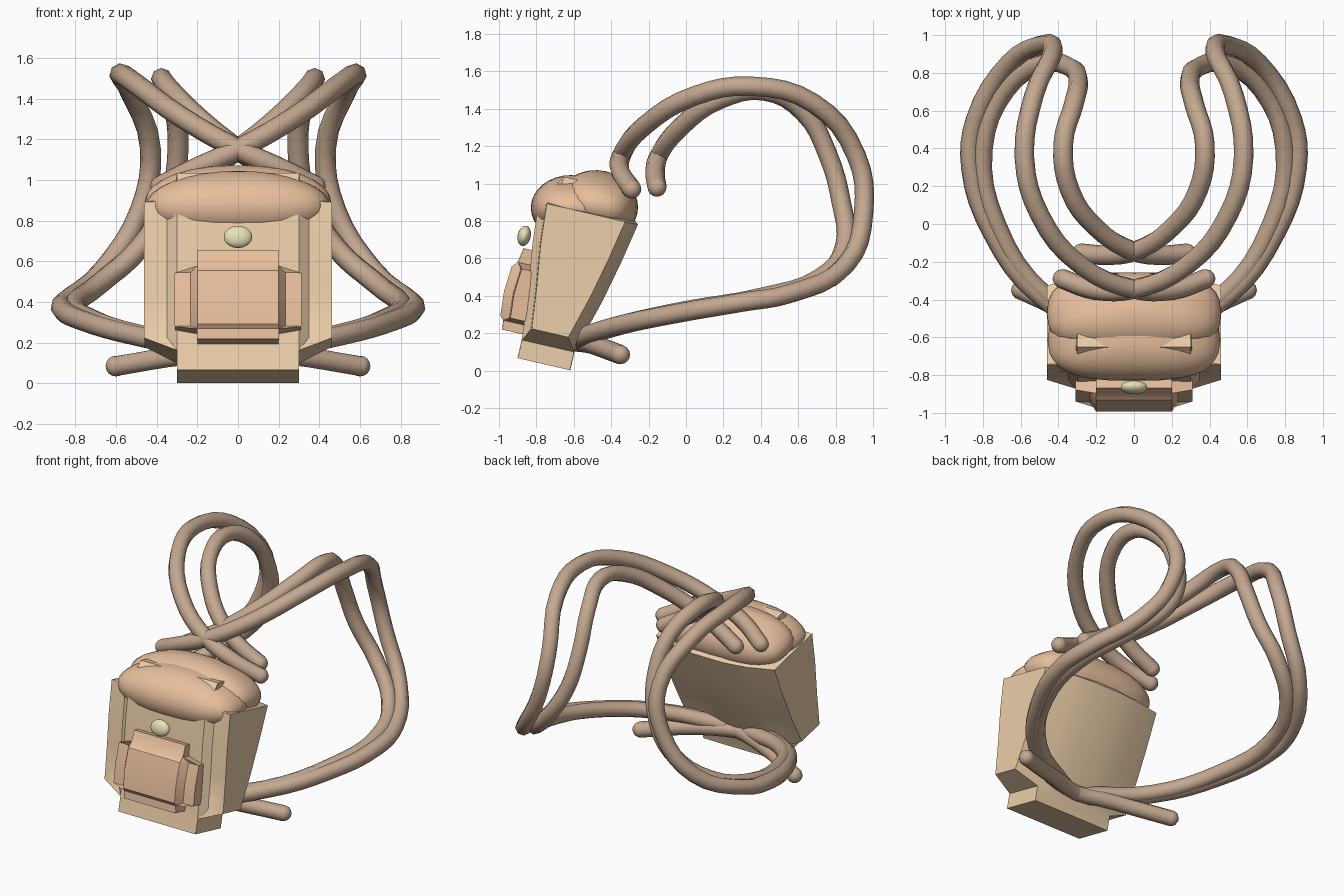
import bpy, bmesh
from math import sin, cos, radians, copysign
from mathutils import Vector, Matrix

if "Cube" in bpy.data.objects:
    bpy.data.objects.remove(bpy.data.objects["Cube"])

TILT = radians(13)


def material(name, rgb):
    m = bpy.data.materials.new(name)
    m.diffuse_color = (*rgb, 1)
    m.use_nodes = True
    m.node_tree.nodes["Principled BSDF"].inputs["Base Color"].default_value = m.diffuse_color
    return m


CANVAS = material("canvas", (0.84, 0.62, 0.40))
LEATHER = material("leather", (0.80, 0.52, 0.34))
STRAP = material("strap", (0.55, 0.39, 0.28))
BRASS = material("brass", (0.80, 0.75, 0.48))


def finish(bm, name, mat, angle=30):
    bmesh.ops.recalc_face_normals(bm, faces=bm.faces)
    me = bpy.data.meshes.new(name)
    bm.to_mesh(me)
    bm.free()
    ob = bpy.data.objects.new(name, me)
    bpy.context.collection.objects.link(ob)
    me.materials.append(mat)
    bpy.ops.object.select_all(action='DESELECT')
    ob.select_set(True)
    bpy.context.view_layer.objects.active = ob
    bpy.ops.object.shade_smooth_by_angle(angle=radians(angle))
    return ob


def leaning(x, y, z):
    # pack space -> world, tipped backwards
    return (x, -0.76 + cos(TILT) * y + sin(TILT) * z,
            0.034 - sin(TILT) * y + cos(TILT) * z)


def loft(name, levels, core, step, back_curve, mat):
    # rings of (height, half width, front, back); a raised core panel with side wings
    bm = bmesh.new()
    rings = []
    for z, w, f, b in levels:
        wing = w - core
        d = step if wing > 0.01 else 0.004
        k = back_curve if wing > 0.01 else 0.002
        half = [(core, f), (core + wing * 0.3, f + d), (w + 0.001, f + d * 1.1),
                (w, (f + b) / 2), (w, b - k), (w * 0.6, b - k * 0.3), (w * 0.25, b)]
        pts = half + [(-x, y) for x, y in reversed(half)]
        rings.append([bm.verts.new(leaning(x, y, z)) for x, y in pts])
    n = len(rings[0])
    for lo, hi in zip(rings, rings[1:]):
        for i in range(n):
            j = (i + 1) % n
            bm.faces.new((lo[i], lo[j], hi[j], hi[i]))
    bm.faces.new(rings[0])
    bm.faces.new(rings[-1])
    return finish(bm, name, mat)


def puff(name, centre, radii, mat, power=1.0, tilt=0.0):
    # ellipsoid with an optionally squared-off plan
    bm = bmesh.new()
    bmesh.ops.create_uvsphere(bm, u_segments=32, v_segments=16, radius=1)
    for v in bm.verts:
        r = (v.co.x ** 2 + v.co.y ** 2) ** 0.5
        if r > 1e-5:
            v.co.x = r * copysign(abs(v.co.x / r) ** power, v.co.x)
            v.co.y = r * copysign(abs(v.co.y / r) ** power, v.co.y)
        v.co = Vector(a * b for a, b in zip(v.co, radii))
    bmesh.ops.transform(bm, verts=bm.verts, matrix=Matrix.Translation(centre)
                        @ Matrix.Rotation(-tilt, 4, 'X'))
    return finish(bm, name, mat, 60)


def tube(name, pts, radius, mat):
    # smooth round tube with rounded ends
    cu = bpy.data.curves.new(name, 'CURVE')
    cu.dimensions = '3D'
    cu.bevel_depth = radius
    cu.bevel_resolution = 2
    cu.resolution_u = 4
    sp = cu.splines.new('BEZIER')
    sp.bezier_points.add(len(pts) - 1)
    for bp, p in zip(sp.bezier_points, pts):
        bp.co = p
        bp.handle_left_type = bp.handle_right_type = 'AUTO'
    ob = bpy.data.objects.new(name + "_path", cu)
    bpy.context.collection.objects.link(ob)
    bpy.context.view_layer.update()
    me = bpy.data.meshes.new_from_object(
        ob.evaluated_get(bpy.context.evaluated_depsgraph_get()))
    bm = bmesh.new()
    bm.from_mesh(me)
    bpy.data.objects.remove(ob)
    bpy.data.meshes.remove(me)
    for p in (pts[0], pts[-1]):
        bmesh.ops.create_uvsphere(bm, u_segments=12, v_segments=8, radius=radius * 0.98,
                                  matrix=Matrix.Translation(p))
    return finish(bm, name, mat, 60)


# main bag and front pocket
loft("bag_body", [(0, .30, -.145, .145), (.10, .30, -.145, .145), (.17, .46, -.15, .165),
                  (.40, .46, -.175, .23), (.62, .46, -.205, .28), (.84, .46, -.222, .322),
                  (.86, .32, -.20, .30), (1.0, .30, -.12, .03)], .30, .04, .07, CANVAS)
loft("front_pocket", [(.13, .20, -.26, -.14), (.18, .20, -.265, -.14), (.20, .31, -.285, -.14),
                      (.33, .31, -.295, -.14), (.47, .31, -.285, -.14), (.50, .20, -.26, -.14),
                      (.58, .20, -.245, -.14)], .20, .05, .01, LEATHER)

# padded lid in two rolls, and its button
puff("lid_front", (0, -.615, .87), (.455, .215, .175), LEATHER, .7)
puff("lid_back", (0, -.47, .885), (.46, .215, .185), LEATHER, .7, TILT)
puff("button", (0, -.865, .72), (.07, .035, .055), BRASS, 1, TILT)

# crossing shoulder straps, an outer and inner one per side
outer = [(-.38, -.29, .97), (-.2, -.35, 1.06), (0, -.345, 1.15), (.28, -.22, 1.31),
         (.5, .05, 1.47), (.58, .35, 1.52), (.53, .68, 1.43), (.43, .91, 1.15),
         (.48, .95, .85), (.66, .85, .56), (.84, .55, .41), (.865, .3, .365),
         (.75, -.05, .305), (.5, -.38, .235), (.1, -.58, .16), (-.25, -.50, .14),
         (-.6, -.35, .085)]
inner = [(-.28, -.155, .98), (-.14, -.165, 1.06), (0, -.145, 1.15), (.2, -.02, 1.31),
         (.34, .18, 1.45), (.375, .42, 1.495), (.32, .63, 1.38), (.295, .76, 1.15),
         (.34, .83, .9), (.48, .85, .67), (.68, .71, .49), (.80, .4, .39),
         (.73, .0, .32), (.47, -.38, .235), (.1, -.57, .17)]
for side, s in (("right", 1), ("left", -1)):
    for label, path in (("outer", outer), ("inner", inner)):
        tube(f"{label}_strap_{side}", [(s * x, y, z) for x, y, z in path], .052, STRAP)
